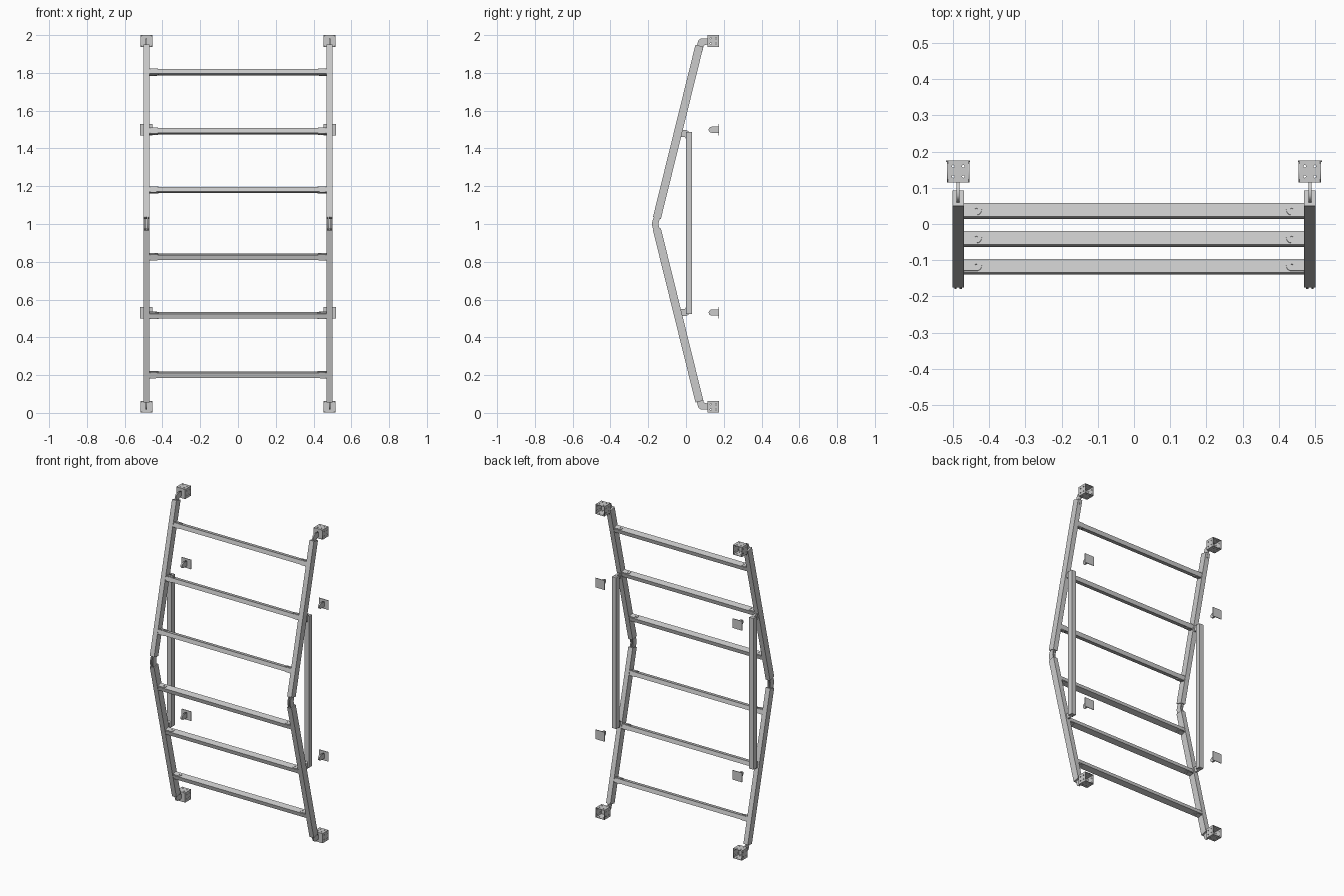
import bpy, bmesh
from math import sin, cos, pi, atan2, hypot
from mathutils import Matrix, Vector

if "Cube" in bpy.data.objects:
    bpy.data.objects.remove(bpy.data.objects["Cube"])

X = 0.485                                   # side rail centre
LOW, HIGH = (0.071, 0.06), (-0.154, 0.972)  # lower rail ends in (y, z)
TILT = atan2(LOW[0] - HIGH[0], HIGH[1] - LOW[1])
SIDE = Matrix(((0, 0, 1), (1, 0, 0), (0, 1, 0))).to_4x4()   # profile (y, z), thickness along x
FRONT = Matrix.Rotation(pi / 2, 4, 'X')                     # profile (x, z), thickness along y


def box(name, loc, size, rot=0.0):
    bm = bmesh.new()
    bmesh.ops.create_cube(bm, size=1)
    bm.transform(Matrix.Diagonal((*size, 1)))
    me = bpy.data.meshes.new(name)
    bm.to_mesh(me)
    bm.free()
    ob = bpy.data.objects.new(name, me)
    ob.matrix_world = Matrix.Translation(loc) @ Matrix.Rotation(rot, 4, 'X')
    bpy.context.collection.objects.link(ob)
    return ob


def circle(x, y, r, n=12):
    return [(x + r * cos(2 * pi * i / n), y + r * sin(2 * pi * i / n)) for i in range(n)]


def plate(name, loops, thick, matrix):
    """Flat sheet: first loop is the outline, the others are holes."""
    cu = bpy.data.curves.new(name, 'CURVE')
    cu.dimensions, cu.fill_mode, cu.extrude = '2D', 'BOTH', thick / 2
    for pts in loops:
        sp = cu.splines.new('POLY')
        sp.points.add(len(pts) - 1)
        for p, (x, y) in zip(sp.points, pts):
            p.co = (x, y, 0, 1)
        sp.use_cyclic_u = True
    tmp = bpy.data.objects.new(name, cu)
    bpy.context.collection.objects.link(tmp)
    bpy.context.view_layer.update()
    me = bpy.data.meshes.new_from_object(tmp)
    bpy.data.objects.remove(tmp)
    bm = bmesh.new()
    bm.from_mesh(me)
    bmesh.ops.remove_doubles(bm, verts=bm.verts, dist=1e-5)
    bmesh.ops.recalc_face_normals(bm, faces=bm.faces)
    bm.to_mesh(me)
    bm.free()
    ob = bpy.data.objects.new(name, me)
    ob.matrix_world = matrix
    bpy.context.collection.objects.link(ob)
    return ob


def tab(length, half):
    """Strip along +x with a round end."""
    c = length - half
    arc = [(c + half * cos(a), half * sin(a)) for a in [-pi / 2 + pi * i / 10 for i in range(11)]]
    return [(0, -half)] + arc + [(0, half)]


def rect(w, h):
    return [(-w / 2, -h / 2), (w / 2, -h / 2), (w / 2, h / 2), (-w / 2, h / 2)]


def flip(pts, up, total):
    return [(y, total - z if up else z) for y, z in pts]


END_LINK = [(0.05, 0.09), (0.063, 0.035), (0.068, 0.025), (0.078, 0.019), (0.115, 0.019),
            (0.115, 0.05), (0.1, 0.052), (0.093, 0.06), (0.085, 0.09)]
STRUT_LINK = [(-0.045, 0.513), (0.0, 0.513), (0.012, 0.519), (0.018, 0.53), (0.018, 0.56),
              (0.0, 0.56), (-0.006, 0.549), (-0.045, 0.549)]
MID_LINK = [(-0.16, 0.935), (-0.178, 0.985), (-0.18, 1.0), (-0.178, 1.015), (-0.16, 1.065),
            (-0.132, 1.06), (-0.143, 1.013), (-0.146, 1.0), (-0.143, 0.987), (-0.132, 0.94)]

for up in (False, True):
    tilt = -TILT if up else TILT
    mid = flip([((LOW[0] + HIGH[0]) / 2, (LOW[1] + HIGH[1]) / 2)], up, 2.004)[0]
    length = hypot(LOW[0] - HIGH[0], HIGH[1] - LOW[1])

    # rungs with rounded fixing tabs above and below each end
    for z0 in (0.203, 0.516, 0.827):
        y = LOW[0] + (HIGH[0] - LOW[0]) * (z0 - LOW[1]) / (HIGH[1] - LOW[1])
        z = 2.007 - z0 if up else z0
        box("rung", (0, y, z), (2 * X - 0.03, 0.038, 0.026), tilt)
        base = Matrix.Translation((0, y, z)) @ Matrix.Rotation(tilt, 4, 'X')
        for s in (-1, 1):
            for k in (-1, 1):
                m = base @ Matrix.Translation((s * (X - 0.015), 0, k * 0.0148))
                if s > 0:
                    m = m @ Matrix.Rotation(pi, 4, 'Z')
                plate("rung_tab", [tab(0.05, 0.015), circle(0.035, 0, 0.004)], 0.0035, m)

    for s in (-1, 1):
        at = Matrix.Translation((s * X, 0, 0))
        # leaning side rail and the bent link at its outer end
        box("side_rail", (s * X, *mid), (0.031, 0.043, length), tilt)
        plate("end_link", [flip(END_LINK, up, 2)], 0.008, at @ SIDE)
        plate("strut_link", [flip(STRUT_LINK, up, 2.01)], 0.012, at @ SIDE)

        # corner bracket: drilled box, open at the back
        c = Vector((s * X, 0.145, 1.969 if up else 0.032))
        holes = [circle(a * 0.014, b * 0.014, 0.0035) for a in (-1, 1) for b in (-1, 1)]
        for k in (-1, 1):
            plate("bracket_side", [rect(0.06, 0.062)] + holes, 0.003,
                  Matrix.Translation(c + Vector((k * 0.03, 0, 0))) @ SIDE)
            plate("bracket_cover", [rect(0.06, 0.06)] + holes, 0.003,
                  Matrix.Translation(c + Vector((0, 0, k * 0.0295))))
        plate("bracket_front", [rect(0.06, 0.06)], 0.003,
              Matrix.Translation(c + Vector((0, -0.0285, 0))) @ FRONT)

        # wall bracket: back plate with a forward rounded tab
        z = 1.499 if up else 0.531
        plate("wall_plate", [rect(0.066, 0.06)], 0.004,
              Matrix.Translation((s * X, 0.173, z)) @ FRONT)
        lug = [(-x, y) for x, y in tab(0.052, 0.016)]
        plate("wall_lug", [lug], 0.01, Matrix.Translation((s * X, 0.172, z)) @ SIDE)

for s in (-1, 1):
    # vertical strut and the paired plates joining both rails at the middle
    box("vertical_strut", (s * X, 0.0165, 1.005), (0.031, 0.033, 0.965))
    for k in (-1, 1):
        plate("middle_link", [MID_LINK], 0.006,
              Matrix.Translation((s * X + k * 0.007, 0, 0)) @ SIDE)
